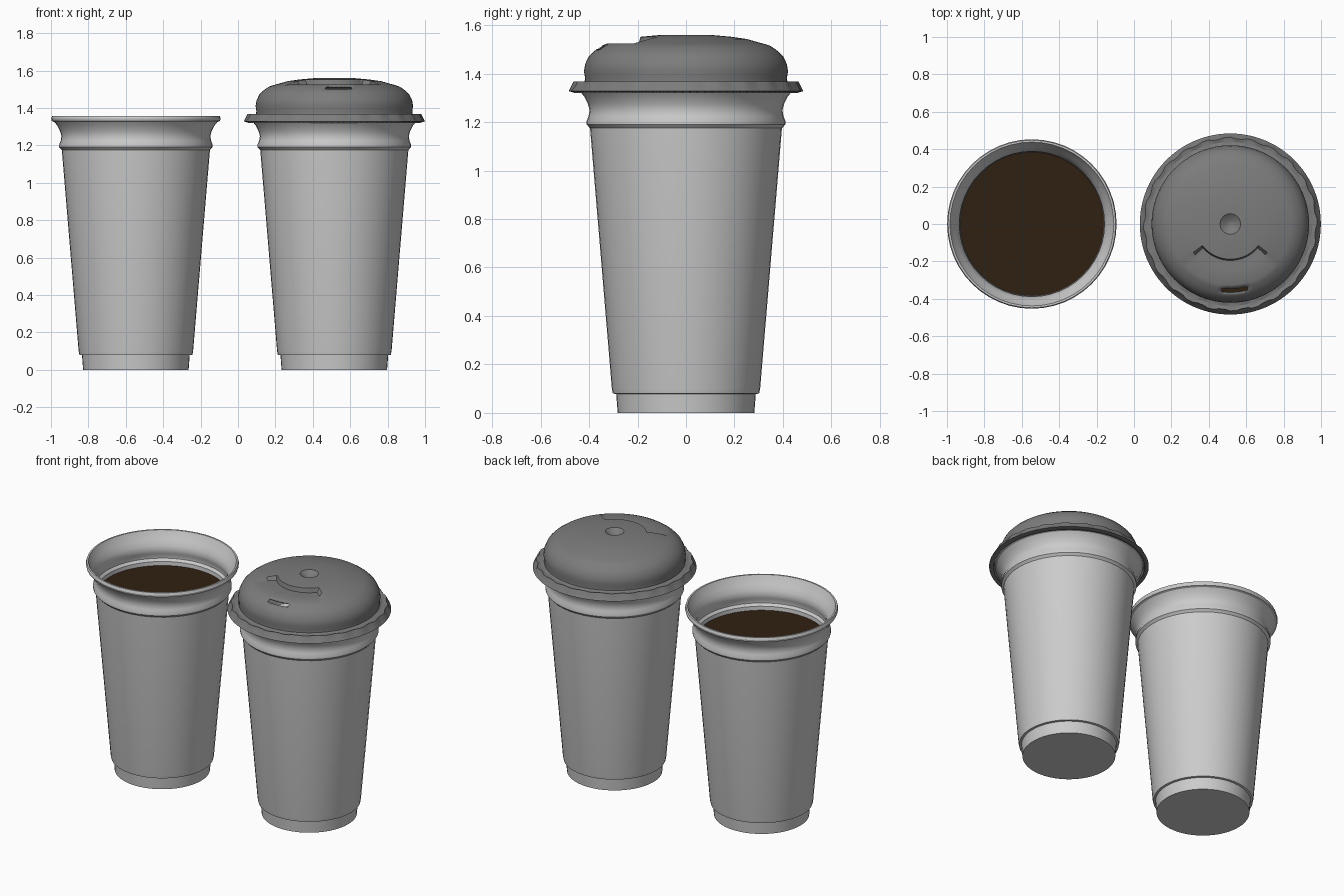
import bpy, bmesh
from math import sin, cos, pi, tau

if "Cube" in bpy.data.objects:
    bpy.data.objects.remove(bpy.data.objects["Cube"])


def material(name, rgb):
    m = bpy.data.materials.new(name)
    m.diffuse_color = (*rgb, 1)
    m.use_nodes = True
    m.node_tree.nodes["Principled BSDF"].inputs["Base Color"].default_value = m.diffuse_color
    return m


def lathe(name, profile, sides, center, mat=None, shape=None, skip=None):
    """Revolve (radius, z) points; shape(i, j, r, z) edits a point, skip(i, j) omits a face."""
    bm = bmesh.new()
    rings = []
    for i, (r, z) in enumerate(profile):
        if r == 0:
            rings.append([bm.verts.new((0, 0, z))] * sides)
            continue
        ring = []
        for j in range(sides):
            rr, zz = shape(i, j, r, z) if shape else (r, z)
            a = tau * j / sides - pi / 2          # column 0 faces the front
            ring.append(bm.verts.new((rr * cos(a), rr * sin(a), zz)))
        rings.append(ring)
    for i in range(len(rings) - 1):
        for j in range(sides):
            if skip and skip(i, j):
                continue
            k = (j + 1) % sides
            quad = [rings[i][j], rings[i][k], rings[i + 1][k], rings[i + 1][j]]
            bm.faces.new(list(dict.fromkeys(quad)))
    me = bpy.data.meshes.new(name)
    bm.to_mesh(me)
    bm.free()
    ob = bpy.data.objects.new(name, me)
    ob.location = center
    bpy.context.collection.objects.link(ob)
    if mat:
        me.materials.append(mat)
    bpy.ops.object.select_all(action='DESELECT')
    ob.select_set(True)
    bpy.context.view_layer.objects.active = ob
    bpy.ops.object.shade_smooth_by_angle(angle=pi / 6)
    return ob


coffee_mat = material("coffee", (0.03, 0.015, 0.006))
lid_mat = material("lid_plastic", (0.2, 0.2, 0.2))

# Cup wall: outside from the base up, over the rolled rim, then down the inside
outer = [(0, 0), (0.282, 0), (0.288, 0.078), (0.302, 0.08), (0.306, 0.1), (0.396, 1.175),
         (0.410, 1.19), (0.410, 1.205), (0.402, 1.225), (0.398, 1.25), (0.405, 1.275),
         (0.420, 1.305), (0.436, 1.325), (0.450, 1.33), (0.453, 1.343), (0.448, 1.358)]
inner = [(0.438, 1.358), (0.426, 1.33), (0.410, 1.305), (0.395, 1.275), (0.388, 1.25),
         (0.392, 1.225), (0.400, 1.205), (0.400, 1.19), (0.386, 1.175),
         (0.296, 0.1), (0.28, 0.08), (0, 0.08)]
LEFT, RIGHT = (-0.546, 0, 0), (0.515, 0, 0)
for side, pos in (("open", LEFT), ("lidded", RIGHT)):
    lathe(side + "_cup", outer + inner, 48, pos)
    lathe(side + "_coffee", [(0.388, 1.15), (0, 1.15)], 24, pos, coffee_mat)

# Lid: skirt, rounded shoulder, shallow dome, central dimple
lid_profile = [(0.458, 1.32), (0.484, 1.328), (0.466, 1.348), (0.456, 1.368), (0.438, 1.362),
               (0.418, 1.368), (0.417, 1.385), (0.421, 1.41), (0.416, 1.44), (0.402, 1.47),
               (0.382, 1.491), (0.367, 1.502), (0.347, 1.515), (0.325, 1.522), (0.25, 1.543),
               (0.195, 1.551), (0.188, 1.552), (0.1, 1.56), (0.055, 1.56),
               (0.022, 1.535), (0, 1.532)]
N = 96


def lid_shape(i, j, r, z):
    off = min(j, N - j)
    if i in (2, 3) and j % 4 < 2:                 # grip ribs on the skirt
        r += 0.008
    if 13 <= i <= 15 and off <= 13:               # flat drinking recess
        z = 1.525
    return r, z


def sip_hole(i, j):
    return i == 11 and (j + 2) % N < 6


lid = lathe("lid", lid_profile, N, RIGHT, lid_mat, lid_shape, sip_hole)
thick = lid.modifiers.new("thickness", 'SOLIDIFY')
thick.thickness = 0.006
thick.offset = -1
